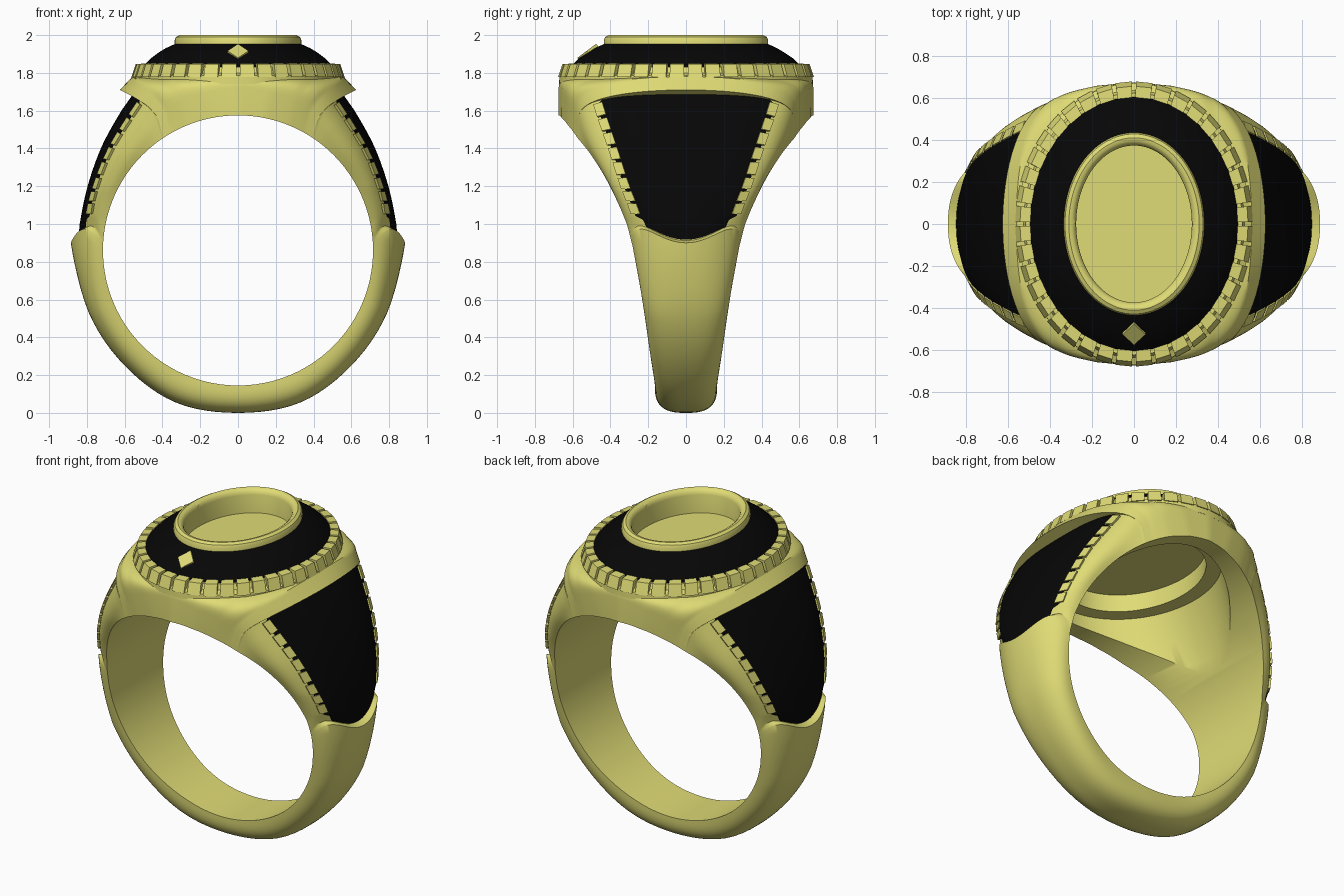
import bpy, math
from mathutils import Vector

if "Cube" in bpy.data.objects:
    bpy.data.objects.remove(bpy.data.objects["Cube"])

def material(name, rgb):
    m = bpy.data.materials.new(name)
    m.diffuse_color = (*rgb, 1)
    m.use_nodes = True
    m.node_tree.nodes["Principled BSDF"].inputs["Base Color"].default_value = m.diffuse_color
    return m

GOLD = material("gold", (0.74, 0.71, 0.18))
BLACK = material("black_enamel", (0.002, 0.002, 0.002))

def make(name, verts, faces, mat, smooth=True):
    me = bpy.data.meshes.new(name)
    me.from_pydata([tuple(v) for v in verts], [], faces)
    ob = bpy.data.objects.new(name, me)
    bpy.context.collection.objects.link(ob)
    me.materials.append(mat)
    bpy.ops.object.select_all(action='DESELECT')
    ob.select_set(True)
    bpy.context.view_layer.objects.active = ob
    bpy.ops.object.mode_set(mode='EDIT')
    bpy.ops.mesh.select_all(action='SELECT')
    bpy.ops.mesh.normals_make_consistent(inside=False)
    bpy.ops.object.mode_set(mode='OBJECT')
    if smooth:
        bpy.ops.object.shade_smooth_by_angle(angle=math.radians(35))
    return ob

# Half-ring stations: outer x, outer z, inner angle, half width, roundness, flank steepness, edge lift
CZ, RI = 0.86, 0.715
ST = [(0, 0, -90, .165, 2.8, 1, 0), (.33, .055, -67, .168, 2.8, 1, 0),
      (.60, .25, -44, .195, 2.6, 1, 0), (.79, .53, -22, .23, 2.5, 1, 0),
      (.885, .90, 2, .283, 2.5, 1, 1), (.84, .912, 3.5, .288, 2.5, 1, 1),
      (.832, 1.0, 11, .312, 2.6, 1, .45), (.79, 1.2, 27, .395, 2.6, 1, 0),
      (.715, 1.41, 43, .49, 2.6, .9, 0), (.61, 1.60, 52.5, .55, 2.6, .65, 0),
      (.55, 1.685, 56, .572, 2.6, .45, 0), (.625, 1.71, 57, .577, 2.0, .45, 0),
      (.56, 1.78, 60, .59, 2.2, .45, 0), (.40, 1.78, 68, .625, 4, .6, 0),
      (.20, 1.78, 79, .658, 10, 1, 0), (0, 1.78, 90, .674, 16, 1, 0)]

def station(s):
    i = min(int(s), len(ST) - 2)
    t = s - i
    b, c = ST[i], ST[i + 1]
    if i in (4, 5) or i >= 9:                 # straight segments
        return [p + (q - p) * t for p, q in zip(b, c)]
    a = ST[i - 1] if i else (-.33, .055, -113, .168, 2.8, 1, 0)
    d = ST[i + 2]
    r = [q + .5 * t * (r - p + t * (2 * p - 5 * q + 4 * r - e + t * (3 * (q - r) + e - p)))
         for p, q, r, e in zip(a, b, c, d)]
    r[5:] = [p + (q - p) * t for p, q in zip(b[5:], c[5:])]
    return r

def point(s, y):
    x, z, a, w, n, q, lift = station(s)
    a = math.radians(a)
    h = max(0, 1 - min(1, abs(y) / w) ** n) ** (1 / n)
    ix, iz = RI * math.cos(a), CZ + RI * math.sin(a)
    up = lift * y * y * h
    return Vector((ix + (x - ix) * h - .4 * up, y, iz + (z - iz) * h ** q + 2.1 * up))

def raised(s, y, d):
    e = .01
    nrm = (point(s, y + e) - point(s, y - e)).cross(point(s + e, y) - point(s - e, y))
    nrm.normalize()
    if nrm.x < 0:
        nrm = -nrm
    return point(s, y) + nrm * d

# Ring body swept round the finger hole
SUB, M = 6, 36
half = [i / SUB for i in range((len(ST) - 1) * SUB + 1)]
loop = [(s, 1) for s in half] + [(s, -1) for s in half[-2:0:-1]]
verts = []
for s, sx in loop:
    w, n = station(s)[3:5]
    for j in range(M + 1):
        c = math.cos(math.pi * j / M)
        y = math.copysign(w * abs(c) ** (2 / n), c) if abs(c) > 1e-6 else 0
        p = point(s, y)
        verts.append((p.x * sx, p.y, p.z))
K, N = M + 1, len(loop)
faces = [(i * K + j, i * K + (j + 1) % K, (i + 1) % N * K + (j + 1) % K, (i + 1) % N * K + j)
         for i in range(N) for j in range(K)]
body = make("ring_body", verts, faces, GOLD, False)

# Elliptical loft through (rx, ry, z) rings
def loft(name, rings, mat, caps=False, closed=False, seg=96):
    v = [(rx * math.cos(2 * math.pi * k / seg), ry * math.sin(2 * math.pi * k / seg), z)
         for rx, ry, z in rings for k in range(seg)]
    R = len(rings)
    f = [(i * seg + k, i * seg + (k + 1) % seg,
          (i + 1) % R * seg + (k + 1) % seg, (i + 1) % R * seg + k)
         for i in range(R if closed else R - 1) for k in range(seg)]
    if caps:
        f += [tuple(range(seg)), tuple(range((R - 1) * seg, R * seg))]
    return make(name, v, f, mat)

# Flared, stepped hollow cut into the head and shoulders from below
cutter = loft("hollow_cutter", [(.66, .50, 1.05), (.63, .53, 1.17), (.585, .555, 1.32),
                                (.53, .565, 1.48), (.46, .56, 1.65), (.37, .47, 1.65),
                                (.37, .47, 1.76)], GOLD, caps=True)
cutter.hide_render = True
mod = body.modifiers.new("hollow", 'BOOLEAN')
mod.operation, mod.solver, mod.object = 'DIFFERENCE', 'EXACT', cutter
bpy.ops.object.select_all(action='DESELECT')
body.select_set(True)
bpy.context.view_layer.objects.active = body
bpy.ops.object.modifier_apply(modifier=mod.name)
bpy.ops.object.shade_smooth_by_angle(angle=math.radians(35))
bpy.data.objects.remove(cutter)

# Head: gold base ring, black dome, gold bezel, seat floor
loft("head_base_ring", [(.555, .672, 1.74), (.555, .67, 1.785), (.525, .635, 1.80),
                        (.515, .622, 1.832), (.47, .58, 1.832), (.47, .58, 1.765)],
     GOLD, closed=True)
loft("black_dome", [(.497, .605, 1.79), (.495, .603, 1.842), (.46, .565, 1.878),
                    (.42, .52, 1.908), (.38, .48, 1.932), (.325, .425, 1.957),
                    (.30, .40, 1.90), (.30, .40, 1.79)], BLACK, closed=True)
loft("bezel", [(.335, .435, 1.935), (.335, .435, 1.975), (.328, .428, 1.99), (.31, .41, 2.0),
               (.295, .395, 1.998), (.28, .38, 1.985), (.275, .373, 1.965), (.275, .373, 1.77),
               (.29, .39, 1.77), (.29, .39, 1.935)], GOLD, closed=True)
loft("seat_floor", [(.28, .38, 1.82), (.28, .38, 1.85)], GOLD, caps=True)

BOX = [(0, 1, 2, 3), (4, 5, 6, 7), (0, 1, 5, 4), (1, 2, 6, 5), (2, 3, 7, 6), (3, 0, 4, 7)]

def blocks(name, groups):
    v = [p for g in groups for p in g]
    f = [tuple(8 * i + k for k in q) for i in range(len(groups)) for q in BOX]
    return make(name, v, f, GOLD, False)

# Oval border of blocks, evenly spaced by arc length
fine = [2 * math.pi * k / 2000 for k in range(2001)]
arc = [0]
for t in fine[1:]:
    arc.append(arc[-1] + math.hypot(.53 * math.sin(t), .64 * math.cos(t)) * fine[1])

def angle_at(frac):
    target = frac * arc[-1]
    return fine[min(range(2001), key=lambda k: abs(arc[k] - target))]

COUNT = 40
PROFILE = [(.565, .678, 1.777), (.542, .655, 1.846), (.493, .602, 1.85), (.493, .602, 1.777)]
groups = []
for i in range(COUNT):
    g = []
    for off in (.1, .9):
        t = angle_at((i + off) / COUNT)
        g += [(rx * math.cos(t), ry * math.sin(t), z) for rx, ry, z in PROFILE]
    groups.append(g)
blocks("oval_border_blocks", groups)

# Shoulder panels and their block borders
def edge(s):
    z = station(s)[1]
    return .225 + (z - .97) * (.445 - .225) / (1.685 - .97)

U, V, S0, S1 = 20, 36, 5.05, 9.97
for side, sx in (("right", 1), ("left", -1)):
    v = []
    for j in range(V + 1):
        for i in range(U + 1):
            u = 2 * i / U - 1
            s = S0 + (S1 - S0) * j / V
            wide = .03 * min(1, max(0, s - 5.7) * 4) * min(1, (S1 - s) * 4)
            p = raised(s, u * (edge(s) + wide), .006)
            v.append((p.x * sx, p.y, p.z))
    f = [(j * (U + 1) + i, j * (U + 1) + i + 1, (j + 1) * (U + 1) + i + 1, (j + 1) * (U + 1) + i)
         for j in range(V) for i in range(U)]
    panel = make(side + "_shoulder_panel", v, f, BLACK)
    if sum(q.normal.x for q in panel.data.polygons) * sx < 0:
        panel.data.flip_normals()

    zs = [5.9 + k * .01 for k in range(406)]   # stations along the border, looked up by height
    groups = []
    for sy in (1, -1):
        for k in range(8):
            z0 = 1.015 + k * .084
            ends = [min(zs, key=lambda s: abs(station(s)[1] - z)) for z in (z0, z0 + .066)]
            g = []
            for d in (-.01, .014):
                for s, dy in ((ends[0], 0), (ends[1], 0), (ends[1], .045), (ends[0], .045)):
                    p = raised(s, sy * (edge(s) + dy), d)
                    g.append((p.x * sx, p.y, p.z))
            groups.append(g)
    blocks(side + "_shoulder_blocks", groups)

# Small diamond plate on the front of the dome
up, out = Vector((0, .10, .075)) / 2, Vector((0, -.6, .8))
mid = Vector((0, -.522, 1.912))
across = Vector((.055, 0, 0))
corners = [mid + up, mid + across, mid - up, mid - across]
make("front_diamond", [c + out * d for d in (-.02, .006) for c in corners], BOX, GOLD, False)
